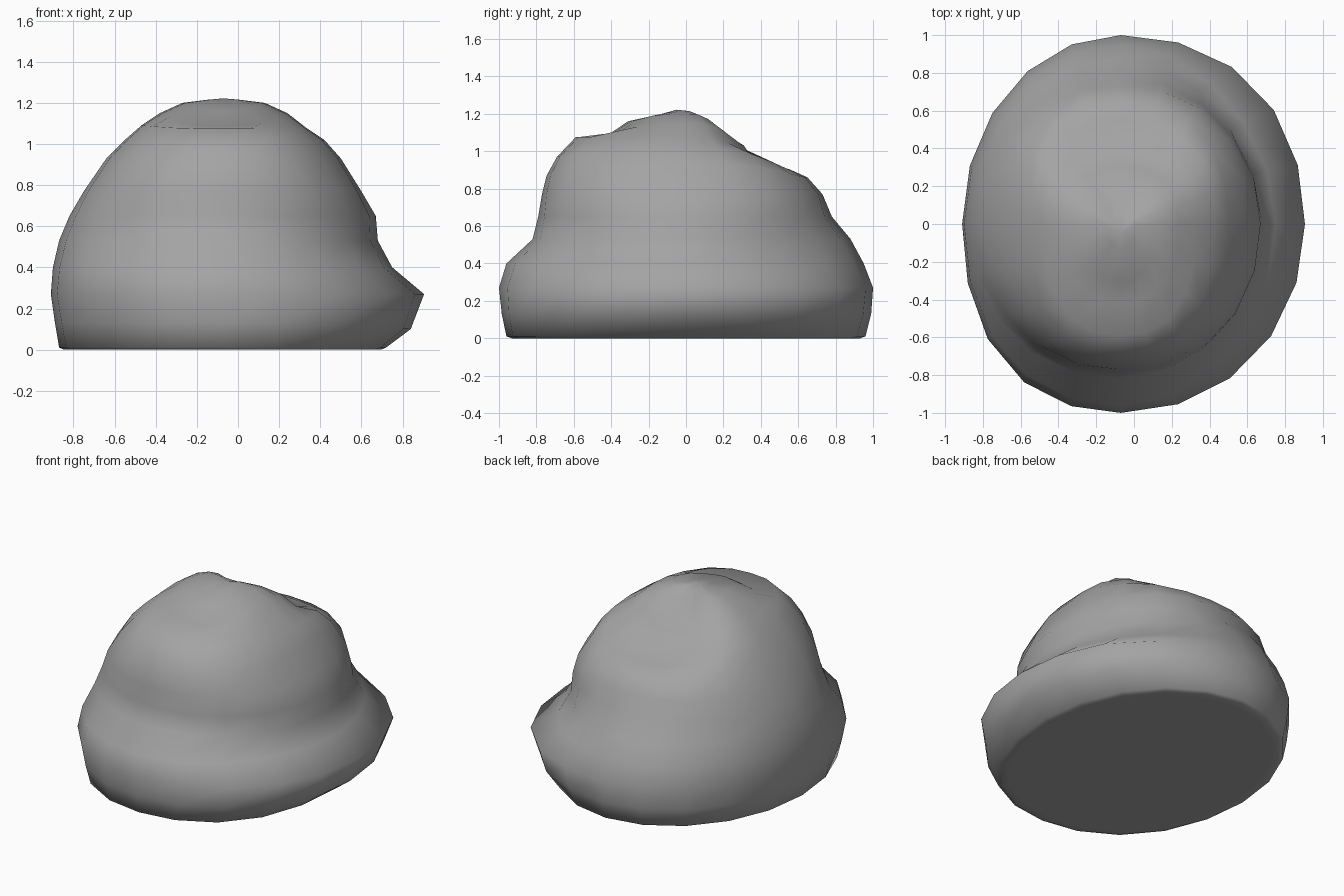
import bpy, bmesh
from math import cos, sin, pi

if "Cube" in bpy.data.objects:
    bpy.data.objects.remove(bpy.data.objects["Cube"])

SIDES = 20
CX = -0.07  # mound axis

# Profiles (radius, height) seen in the four main directions, base to top
right = [(.79, .01), (.91, .10), (.975, .27), (.82, .40), (.75, .53), (.74, .65), (.67, .77),
         (.57, .93), (.49, 1.02), (.40, 1.08), (.31, 1.15), (.20, 1.20), (.08, 1.215)]
back = [(.96, .01), (.99, .13), (1.0, .27), (.95, .40), (.88, .53), (.78, .65), (.73, .77),
        (.65, .86), (.55, .905), (.37, .94), (.31, 1.03), (.20, 1.10), (.06, 1.19)]
left = [(.80, .01), (.82, .13), (.84, .27), (.83, .40), (.80, .53), (.75, .65), (.68, .77),
        (.57, .93), (.48, 1.02), (.40, 1.09), (.31, 1.15), (.20, 1.20), (.08, 1.215)]
front = [(.96, .01), (.985, .13), (1.0, .27), (.96, .40), (.82, .53), (.79, .65), (.77, .77),
         (.745, .87), (.69, .97), (.59, 1.075), (.42, 1.085), (.31, 1.16), (.13, 1.20)]

# Squareness of each ring, and extra fullness of the lower rings on the diagonals
square = [2, 2, 2, 2, 2, 2.1, 2.3, 2.4, 2.5, 2.5, 2.3, 2, 2]
back_right = [0, .02, .03, -.03, -.04, -.02]
front_right = [.04, .03, .01]
front_left = [.02, .03, .04, .03, .02]


def ring(bm, i):
    """One ring of rounded quarters blended between the four profiles."""
    verts = []
    for k in range(SIDES):
        a = 2 * pi * k / SIDES
        c, s = cos(a), sin(a)
        rx, zx = (right if c >= 0 else left)[i]
        ry, zy = (back if s >= 0 else front)[i]
        n = square[i]
        q = (abs(c) ** n + abs(s) ** n) ** (-1 / n)
        bulge = (back_right if c > 0 else []) if s > 0 else (front_right if c > 0 else front_left)
        if i < len(bulge):
            q *= 1 + bulge[i] * sin(2 * a) ** 2
        w = s * s
        w = w * w * (3 - 2 * w)
        verts.append(bm.verts.new((CX + rx * c * q, ry * s * q, zx + (zy - zx) * w)))
    return verts


# Lumpy mound: stacked rings, closed crown
bm = bmesh.new()
rings = [ring(bm, i) for i in range(len(right))]
# Narrow rim that leads into the flat base
rim = [bm.verts.new((CX + (v.co.x - CX) * .97, v.co.y * .97, 0)) for v in rings[0]]
inner = [bm.verts.new((CX + (v.co.x - CX) * .92, v.co.y * .92, 0)) for v in rings[0]]
rings = [inner, rim] + rings
for lo, hi in zip(rings, rings[1:]):
    for k in range(SIDES):
        n = (k + 1) % SIDES
        bm.faces.new((lo[k], lo[n], hi[n], hi[k]))
crown = bm.verts.new((CX, -.05, 1.222))
for k in range(SIDES):
    bm.faces.new((rings[-1][k], rings[-1][(k + 1) % SIDES], crown))
bm.faces.new(inner[::-1])
bmesh.ops.recalc_face_normals(bm, faces=bm.faces)
for f in bm.faces:
    f.smooth = True

mesh = bpy.data.meshes.new("rock_mound")
bm.to_mesh(mesh)
bm.free()

# Dark grey stone
stone = bpy.data.materials.new("stone_grey")
stone.diffuse_color = (.37, .37, .37, 1)
stone.use_nodes = True
stone.node_tree.nodes["Principled BSDF"].inputs["Base Color"].default_value = stone.diffuse_color
mesh.materials.append(stone)
bpy.context.collection.objects.link(bpy.data.objects.new("rock_mound", mesh))
